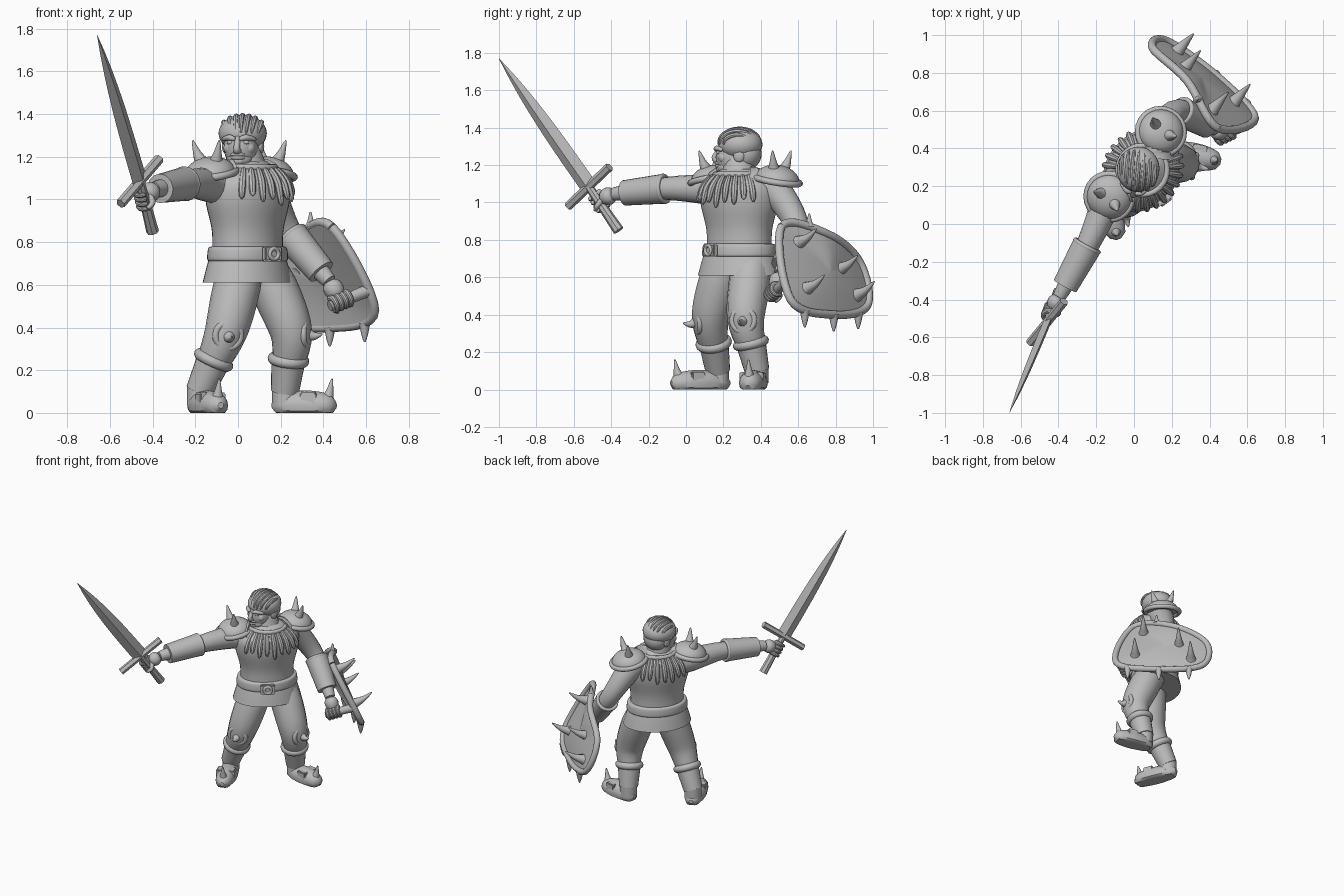
import bpy, bmesh, math
from math import sin, cos, pi
from mathutils import Vector, Matrix

if "Cube" in bpy.data.objects:
    bpy.data.objects.remove(bpy.data.objects["Cube"], do_unlink=True)

shade = (.5, .5, .5, 1)
grey = bpy.data.materials.new("plain grey")
grey.use_nodes = True
grey.diffuse_color = shade
grey.node_tree.nodes["Principled BSDF"].inputs["Base Color"].default_value = shade
parts = []


# Shared builders
def V(x, y, z):
    return Vector((x, y, z))


UP = V(0, 0, 1)


def finish(name, bm):
    bmesh.ops.recalc_face_normals(bm, faces=bm.faces)
    mesh = bpy.data.meshes.new(name)
    bm.to_mesh(mesh)
    bm.free()
    mesh.materials.append(grey)
    part = bpy.data.objects.new(name, mesh)
    bpy.context.collection.objects.link(part)
    parts.append(part)


def skin(name, rings):
    bm = bmesh.new()
    loops = [[bm.verts.new(point) for point in ring] for ring in rings]
    count = len(loops[0])
    for low, high in zip(loops, loops[1:]):
        for i in range(count):
            j = (i + 1) % count
            bm.faces.new((low[i], low[j], high[j], high[i]))
    bm.faces.new(loops[0])
    bm.faces.new(loops[-1])
    finish(name, bm)


def ellipse(centre, u, v, sides=24):
    turns = [2 * pi * i / sides for i in range(sides)]
    return [centre + u * cos(a) + v * sin(a) for a in turns]


def curve(points, steps, closed=False):
    n, out = len(points), []
    for i in range(n if closed else n - 1):
        near = [i + j for j in (-1, 0, 1, 2)]
        a, b, c, d = [points[j % n if closed else min(max(j, 0), n - 1)] for j in near]
        for s in range(steps):
            t = s / steps
            out.append(b + (c - a) * (t / 2) + (a * 2 - b * 5 + c * 4 - d) * (t * t / 2)
                       + (b * 3 - a - c * 3 + d) * (t ** 3 / 2))
    return out if closed else out + [points[-1]]


def taper(start, end):
    return lambda t: start + (end - start) * t


def spindle(radius):
    return lambda t: radius * (.2 + .8 * abs(sin(pi * t)) ** .5)


def tube(name, points, radius, ref=None, steps=5, sides=16):
    points = curve(points, steps)
    last = len(points) - 1
    if ref is None:
        span = points[last] - points[0]
        ref = V(0, 0, 0)
        ref[min(range(3), key=lambda axis: abs(span[axis]))] = 1
    rings = []
    for i, point in enumerate(points):
        along = (points[min(i + 1, last)] - points[max(i - 1, 0)]).normalized()
        u = along.cross(ref).normalized()
        r = radius(i / last)
        rings.append([V(p.x, p.y, max(p.z, 0)) for p in ellipse(point, u * r, along.cross(u) * r, sides)])
    skin(name, rings)


def lathe(name, profile, centre, axis):
    u = axis.orthogonal().normalized()
    v, w = axis.cross(u).normalized(), axis.normalized()
    skin(name, [ellipse(centre + w * h, u * r, v * r) for r, h in profile])


def hoop(name, centre, axis, radius, thick):
    turns = [pi + 2 * pi * i / 12 for i in range(13)]
    lathe(name, [(radius + thick * cos(a), thick * sin(a)) for a in turns], centre, axis)


def dome(name, centre, axis, radius, height):
    turns = [pi / 2 * i / 8 for i in range(8)]
    lathe(name, [(radius * cos(a), height * sin(a)) for a in turns], centre, axis)


def cuff(name, start, end, wide, narrow):
    lathe(name, [(wide, 0), (narrow, (end - start).length)], start, end - start)
    hoop(name + "_hem", start, end - start, wide - .01, .012)


def spike(name, base, tip, radius):
    sag = (base + tip) / 2 - UP * .01
    tube(name, [base, sag, tip], taper(radius, .003), sides=12)


def solid(name, centre, size, turn, make):
    bm = bmesh.new()
    place = Matrix.Translation(centre) @ Matrix.Rotation(turn, 4, "Z") @ Matrix.Diagonal((*size, 1))
    make(bm, place)
    finish(name, bm)


def ball(name, centre, size, turn):
    solid(name, centre, size, turn, lambda bm, place: bmesh.ops.create_uvsphere(
        bm, u_segments=24, v_segments=16, radius=1, matrix=place))


def block(name, centre, size, turn):
    def make(bm, place):
        bmesh.ops.create_cube(bm, size=1, matrix=place)
        bmesh.ops.bevel(bm, geom=bm.edges[:], offset=.006, segments=2, affect="EDGES")
    solid(name, centre, size, turn, make)


# Torso, tunic skirt and belt, turned towards the model's left
SIDE, FRONT = V(.62, .78, 0), V(.78, -.62, 0)


def body(x, y, z):
    return V(.045, .285, z) + SIDE * x + FRONT * y


def trunk(name, rows):
    rows = curve([Vector(row) for row in rows], 5)
    skin(name, [ellipse(body(0, 0, z), SIDE * a, FRONT * a * .8, 40) for z, a in rows])


trunk("tunic", [(.7, .19), (.85, .19), (1, .225), (1.1, .21), (1.18, .1)])
trunk("tunic_skirt", [(.61, .24), (.68, .22), (.74, .2)])
trunk("belt", [(.71, .2), (.72, .215), (.77, .21), (.78, .19)])
buckle, outward = V(.16, .13, .745), V(.6, -.8, 0)
block("belt_buckle", buckle, (.1, .03, .07), math.atan2(outward.x, -outward.y))
hoop("buckle_ring", buckle + outward * .015, outward, .025, .01)

# Fang necklace around chest and back
for i in range(26):
    a = 2 * pi * i / 26
    out = SIDE * sin(a) * 1.05 + FRONT * cos(a) * .93
    if abs(cos(a)) > .4:
        drop = .97 + .02 * (i % 2) + .04 * abs(sin(a))
        path = [body(0, 0, z) + out * r for z, r in ((1.15, .14), (1.08, .195), (drop, .22))]
        tube("necklace_fang", path, spindle(.018), sides=8)
hoop("necklace_cord", body(0, 0, 1.15), UP, .13, .015)

# Head and hair, turned slightly to the model's right
TURN = -.2
spin = Matrix.Rotation(TURN, 3, "Z")


def head(x, y, z):
    return V(.02, .28, 1.26) + spin @ V(x, y, z)


tube("neck", [body(0, 0, 1.1), head(0, 0, 0)], taper(.11, .07))
for name, at, size in (("face", (0, -.03, -.015), (.08, .09, .105)), ("jaw", (0, -.06, -.07), (.06, .055, .045)),
                       ("chin", (0, -.1, -.08), (.03, .02, .02)), ("hair", (0, .01, .05), (.113, .12, .087)),
                       ("back_hair", (0, .045, 0), (.09, .08, .085))):
    ball(name, head(*at), size, TURN)
tube("nose", [head(0, -.1, .03), head(0, -.13, -.02), head(0, -.11, -.035)], taper(.012, .02), spin @ V(1, 0, 0))
for z in (-.05, -.065):
    tube("lip", [head(-.035, -.1, z), head(0, -.12, z), head(.035, -.1, z)], spindle(.009))
for s in (-1, 1):
    tube("brow", [head(s * .01, -.12, .02), head(s * .04, -.11, .03), head(s * .08, -.07, .02)], spindle(.014))
    ball("eye", head(s * .036, -.1, .007), (.017, .012, .01), TURN)
    ball("cheek", head(s * .045, -.07, -.02), (.03, .03, .03), TURN)
    ball("ear", head(s * .085, .02, -.01), (.015, .03, .035), TURN)
for i in range(-3, 4):
    x = i * .03
    reach = math.sqrt(1 - (x / .115) ** 2)
    arc = [pi * t / 6 for t in range(6)]
    lock = [head(x * (.8 + .2 * sin(a)) + .015 * cos(a), .01 - .117 * reach * cos(a), .05 + .083 * reach * sin(a))
            for a in arc]
    tube("hair_lock", lock, spindle(.013), spin @ V(1, 0, 0), sides=8)

# Spiked shoulder pads
for side, s in (("left", 1), ("right", -1)):
    centre, axis = body(s * .22, -.05, 1.12), (SIDE * s * .2 + UP).normalized()
    hoop(side + "_shoulder_rim", centre, axis, .122, .017)
    dome(side + "_shoulder_pad", centre, axis, .12, .08)
    for f in (-FRONT, FRONT):
        spike(side + "_shoulder_spike", centre + axis * .05 + f * .04, centre + axis * .16 + f * .08, .038)


# Arms with bracers, and hands closed round their grips
def arm(side, s, elbow, grip, axis):
    shoulder, wrist = body(s * .2, -.05, 1.07), elbow.lerp(grip, .78) + UP * .025
    tube(side + "_arm", [body(s * .1, 0, 1.08), shoulder, elbow, wrist], taper(.115, .035))
    cuff(side + "_bracer", elbow.lerp(wrist, .06), elbow.lerp(wrist, .8), .08, .068)
    axis = axis.normalized()
    p = wrist - grip
    p = (p - axis * p.dot(axis)).normalized()
    q = axis.cross(p)
    tube(side + "_palm", [wrist, wrist.lerp(grip, .5) + p * .015, grip + p * .02], spindle(.048))
    for i in range(4):
        knuckle = grip + axis * (i - 1.5) * .026
        path = [knuckle + (p * cos(a) + q * sin(a)) * .034 for a in range(5)]
        tube(side + "_finger", path, taper(.016, .01), axis, sides=10)
    thumb = [grip + p * .04, grip - q * .04 - axis * .02, grip - q * .025 - p * .035 - axis * .03]
    tube(side + "_thumb", thumb, taper(.018, .01), axis)


# Sword
hilt, tip, pommel = V(-.46, -.52, 1.085), V(-.66, -1, 1.77), V(-.4, -.36, .85)
guard = V(-.37, -.41, 1.19) - hilt
along = (tip - hilt).normalized()
wide = (guard - along * guard.dot(along)).normalized()
flat = along.cross(wide) * .4
blade = [(i / 8, .052 * (1 - (i / 8) ** 3) + .001) for i in range(9)]
skin("sword_blade", [ellipse(hilt.lerp(tip, t), wide * r, flat * r, 4) for t, r in blade])
tube("sword_grip", [hilt, pommel], taper(.022, .03), sides=8)
tube("sword_guard", [hilt - guard, hilt + guard], taper(.024, .024), sides=6)
arm("right", -1, V(-.24, -.1, 1.075), hilt.lerp(pommel, .34), hilt - pommel)

# Spiked shield and its handle
outline = [V(.44, .51, .87), V(.28, .76, .83), V(.1, .93, .68), V(.17, .97, .45), V(.43, .79, .4), V(.64, .56, .48)]
middle = sum(outline, V(0, 0, 0)) / 6
facing = V(.62, .68, .38).normalized()
edge = curve(outline, 8, True)
dish = [(s, .03 * (1 - s * s)) for s in (.02, .4, .7, .97)]
dish += [(s, h - .02) for s, h in reversed(dish)]
skin("shield", [[middle + (p - middle) * s + facing * h for p in edge] for s, h in dish])
tube("shield_rim", edge + edge[:1], taper(.022, .022), facing, 1)
for i, spread in ((0, .65), (2, .35), (3, .7), (5, .6)):
    base = middle.lerp(outline[i], spread) + facing * .01
    spike("shield_spike", base, base + facing * .14 + UP * .02, .038)
for i in (5, 27, 32, 37):
    spike("shield_edge_spike", edge[i], edge[i] + UP * (.07 if i < 9 else -.09), .028)
handle, end = V(.43, .45, .5), V(.6, .53, .57)
tube("shield_handle", [handle, end], taper(.024, .03))
arm("left", 1, V(.24, .6, .84), handle.lerp(end, .3), end - handle)


# Legs, greaves, knee guards and shoes
def leg(side, hip, knee, ankle, aim, step):
    thigh = hip.lerp(knee, .4) + aim * .01
    tube(side + "_thigh", [hip, thigh, knee, ankle.lerp(knee, .4)], lambda t: .105 + .012 * sin(3 * t) - .04 * t * t)
    band = ankle.lerp(knee, .55)
    cuff(side + "_greave", band, ankle, .08, .066)
    hoop(side + "_greave_band", band, band - ankle, .072, .026)
    guard = knee + aim * .07
    hoop(side + "_knee_rim", guard, aim, .06, .016)
    dome(side + "_knee_guard", guard, aim, .06, .02)
    spike(side + "_knee_spike", guard, guard + aim * .08, .036)
    sole = V(ankle.x, ankle.y, .035)
    tube(side + "_shoe", [sole - step * .25, sole + step * .4, sole + step], spindle(.07))
    tube(side + "_ankle", [ankle + UP * .03, sole], taper(.06, .06))
    block(side + "_shoe_strap", sole + step * .5 + UP * .03, (.075, .13, .06), math.atan2(step.y, step.x))
    spike(side + "_toe_spike", sole + step * .83 + UP * .03, sole + step * .92 + UP * .125, .032)


leg("right", V(.01, .21, .66), V(-.06, .13, .37), V(-.18, .17, .1), V(.2, -.97, -.1), V(.1, -.25, 0))
leg("left", V(.13, .35, .66), V(.25, .32, .37), V(.22, .38, .1), V(.97, -.2, 0), V(.24, -.05, 0))

# Smooth shading with crisp edges
bpy.ops.object.select_all(action="DESELECT")
for part in parts:
    part.select_set(True)
bpy.context.view_layer.objects.active = parts[0]
bpy.ops.object.shade_smooth_by_angle(angle=math.radians(35))
